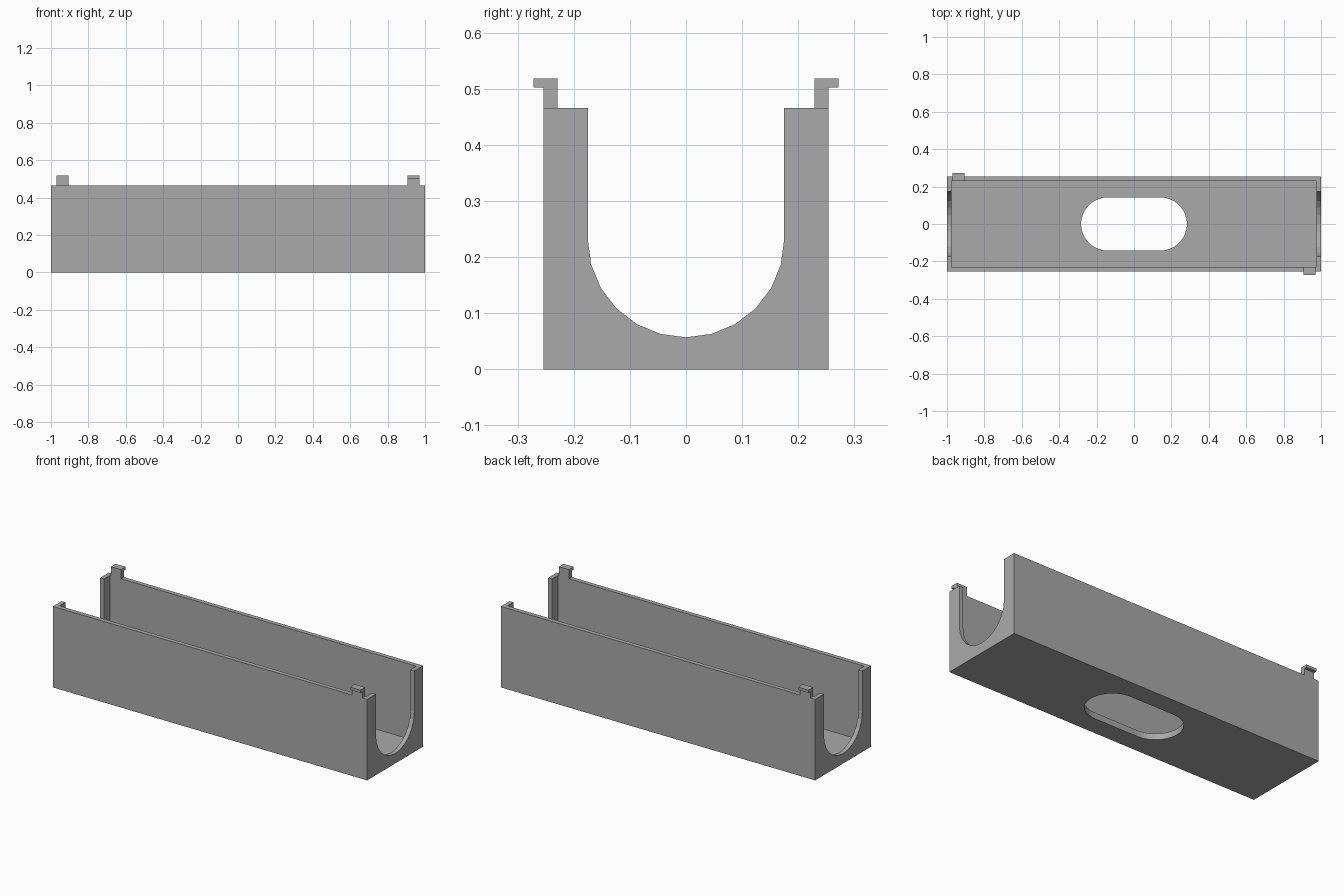
import bpy
import bmesh
from math import sin, cos, pi
from mathutils import Vector

if "Cube" in bpy.data.objects:
    bpy.data.objects.remove(bpy.data.objects["Cube"], do_unlink=True)

# Main dimensions
LENGTH, HALF_W, HEIGHT = 2.0, 0.254, 0.466
WALL, FLOOR = 0.025, 0.035
U_RADIUS, U_CENTRE = 0.175, 0.232
SLOT_RADIUS, SLOT_OFFSET = 0.142, 0.141

grey = bpy.data.materials.new("plain grey")
grey.use_nodes = True
colour = (0.4, 0.4, 0.4, 1)
grey.diffuse_color = colour
grey.node_tree.nodes["Principled BSDF"].inputs["Base Color"].default_value = colour


def prism(name, points, depth):
    """Extrude a closed 3D outline along a depth vector."""
    bm = bmesh.new()
    face = bm.faces.new([bm.verts.new(p) for p in points])
    ext = bmesh.ops.extrude_face_region(bm, geom=[face])
    moved = [v for v in ext["geom"] if isinstance(v, bmesh.types.BMVert)]
    bmesh.ops.translate(bm, verts=moved, vec=Vector(depth))
    bmesh.ops.recalc_face_normals(bm, faces=bm.faces)
    mesh = bpy.data.meshes.new(name)
    bm.to_mesh(mesh)
    bm.free()
    mesh.materials.append(grey)
    obj = bpy.data.objects.new(name, mesh)
    bpy.context.collection.objects.link(obj)
    return obj


def block(name, x, y, z, z_top):
    corners = [(-x, -y, z), (x, -y, z), (x, y, z), (-x, y, z)]
    return prism(name, corners, (0, 0, z_top - z))


def cut(target, cutter):
    mod = target.modifiers.new("cut", "BOOLEAN")
    mod.operation = "DIFFERENCE"
    mod.solver = "EXACT"
    mod.object = cutter
    bpy.context.view_layer.objects.active = target
    bpy.ops.object.modifier_apply(modifier=mod.name)
    bpy.data.objects.remove(cutter, do_unlink=True)


# Open tray: solid block with the inside hollowed out
tray = block("tray", LENGTH / 2, HALF_W, 0, HEIGHT)
cut(tray, block("cavity", LENGTH / 2 - WALL, HALF_W - WALL, FLOOR, 1))

# U-shaped openings through both end walls
arc = [pi + pi * i / 12 for i in range(13)]
u_shape = [(-1.1, U_RADIUS * cos(a), U_CENTRE + U_RADIUS * sin(a)) for a in arc]
u_shape += [(-1.1, U_RADIUS, 1), (-1.1, -U_RADIUS, 1)]
cut(tray, prism("end_opening", u_shape, (2.2, 0, 0)))

# Rounded slot in the floor
slot = []
for side in (1, -1):
    for i in range(25):
        a = pi * i / 24 - pi / 2
        slot.append((side * (SLOT_OFFSET + SLOT_RADIUS * cos(a)),
                     side * SLOT_RADIUS * sin(a), -0.1))
cut(tray, prism("floor_slot", slot, (0, 0, 0.3)))

# Hooked clips on diagonally opposite wall tops
inner, lip = HALF_W - WALL, HALF_W + 0.018
hook = [(inner, HEIGHT), (HALF_W, HEIGHT), (HALF_W, 0.502),
        (lip, 0.502), (lip, 0.518), (inner, 0.518)]
for name, side in (("back_clip", 1), ("front_clip", -1)):
    outline = [(-side * 0.97, side * y, z) for y, z in hook]
    prism(name, outline, (side * 0.065, 0, 0))
